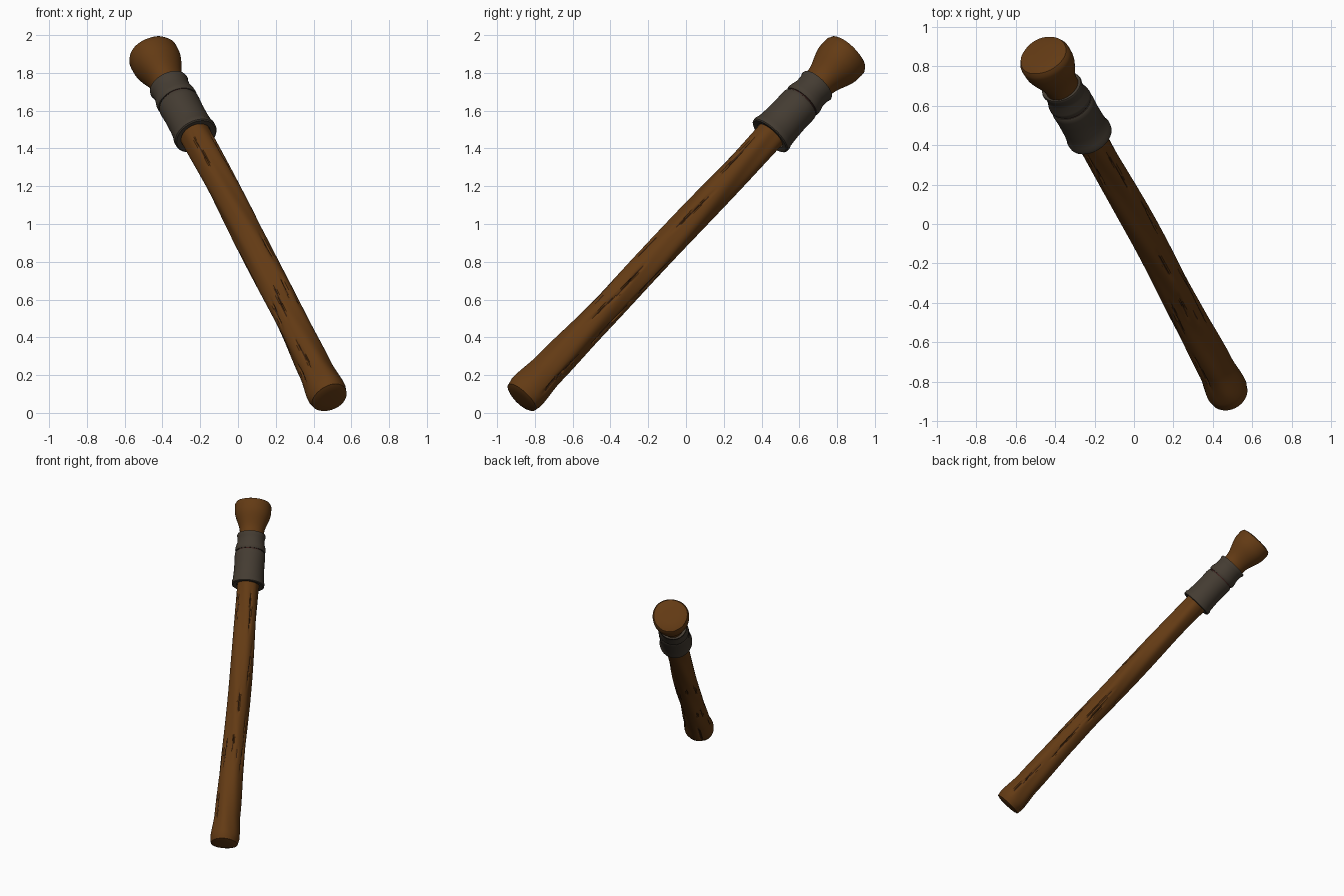
import bpy, bmesh, math, random
from mathutils import Vector

if "Cube" in bpy.data.objects:
    bpy.data.objects.remove(bpy.data.objects["Cube"])

random.seed(4)
FOOT = Vector((0.485, -0.87, 0.08))
HEAD = Vector((-0.46, 0.855, 1.905))
AXIS = (HEAD - FOOT).normalized()
LENGTH = (HEAD - FOOT).length
U = AXIS.cross(Vector((0, 0, 1))).normalized()
V = AXIS.cross(U).normalized()


def material(name, rgb):
    m = bpy.data.materials.new(name)
    m.diffuse_color = (*rgb, 1)
    m.use_nodes = True
    m.node_tree.nodes["Principled BSDF"].inputs["Base Color"].default_value = m.diffuse_color
    return m


WOOD = material("brown wood", (0.125, 0.043, 0.007))
CRACK = material("dark wood crack", (0.04, 0.014, 0.004))
IRON = material("grey brown band", (0.058, 0.045, 0.032))
RUST = material("dark red band gap", (0.04, 0.012, 0.01))


def radius(profile, s):
    for (a, ra), (b, rb) in zip(profile, profile[1:]):
        if s <= b:
            f = (s - a) / (b - a)
            return ra + (rb - ra) * f * f * (3 - 2 * f)
    return profile[-1][1]


def place(s, a, r):
    # point on the slightly bowed axis, s measured from the foot
    bow = Vector((0.015, 0.006, 0.0)) * math.sin(math.pi * s / LENGTH)
    return FOOT + AXIS * s + bow + (U * math.cos(a) + V * math.sin(a)) * r


def lathe(name, stations, sides, rad, mats, closed=False, paint=None, angle=40):
    bm = bmesh.new()
    rings = []
    for i, s in enumerate(stations):
        angs = [2 * math.pi * k / sides for k in range(sides)]
        rings.append([bm.verts.new(place(s, a, rad(i, s, a))) for a in angs])
    pairs = list(zip(rings, rings[1:]))
    if closed:
        pairs.append((rings[-1], rings[0]))
    for i, (lo, hi) in enumerate(pairs):
        for k in range(sides):
            n = (k + 1) % sides
            f = bm.faces.new((lo[k], lo[n], hi[n], hi[k]))
            if paint:
                f.material_index = paint(i, 2 * math.pi * (k + 0.5) / sides)
    if not closed:
        bm.faces.new(rings[0])
        bm.faces.new(rings[-1])
    bmesh.ops.recalc_face_normals(bm, faces=bm.faces)
    me = bpy.data.meshes.new(name)
    bm.to_mesh(me)
    bm.free()
    for m in mats:
        me.materials.append(m)
    ob = bpy.data.objects.new(name, me)
    bpy.context.collection.objects.link(ob)
    bpy.ops.object.select_all(action='DESELECT')
    ob.select_set(True)
    bpy.context.view_layer.objects.active = ob
    bpy.ops.object.shade_smooth_by_angle(angle=math.radians(angle))
    return ob


# Wooden shaft with flared foot and club-like head
SHAFT = [(0, 0.098), (0.04, 0.106), (0.22, 0.092), (0.6, 0.084), (1.3, 0.082),
         (2.05, 0.080), (2.35, 0.078), (2.45, 0.088), (2.62, 0.133), (2.66, 0.134),
         (LENGTH, 0.122)]
# each crack: centre along shaft, angle, half length, half width, sideways drift
CRACKS = [(random.uniform(0.12, 1.95), random.uniform(0, 6.283),
           random.uniform(0.06, 0.2), random.uniform(0.06, 0.11),
           random.uniform(-0.8, 0.8)) for _ in range(26)]


def crack_depth(s, a):
    d = 0
    for c, ca, hl, hw, drift in CRACKS:
        x = abs(s - c) / hl
        if x < 1:
            off = (a - ca - drift * (s - c) + math.pi) % (2 * math.pi) - math.pi
            d = max(d, (1 - x * x) * (1 - abs(off) / hw))
    return d


def shaft_radius(i, s, a):
    r = radius(SHAFT, s)
    body = max(0, min(1, s / 0.1, (2.4 - s) / 0.2))
    r += 0.003 * body * math.sin(5 * a + 2.5 * s) * math.sin(4 * s + a)
    r += 0.0025 * math.sin(3 * a + 6 * s)
    return r - 0.011 * crack_depth(s, a)


ROWS = [LENGTH * i / 150 for i in range(151)]
lathe("wooden_shaft", ROWS, 72, shaft_radius, [WOOD, CRACK],
      paint=lambda i, a: int(crack_depth(ROWS[min(i, 149)] + 0.009, a) > 0.5))

# Slightly domed, worn end caps
for name, s0, step, r0 in (("foot_cap", 0, -0.006, 0.096), ("head_cap", LENGTH, 0.007, 0.12)):
    lathe(name, [s0, s0 + step, s0 + 1.6 * step], 48,
          lambda i, s, a, r0=r0: r0 * (1, 0.85, 0.5)[i] + 0.002 * math.sin(3 * a),
          [WOOD], angle=60)


# Two flared bands wrapped around the neck, hollow tubes with a lip
def band(name, outline, wobble):
    # outline: closed section as (station, radius)
    lathe(name, [p[0] for p in outline], 48,
          lambda i, s, a: outline[i][1] + wobble * math.sin(2 * a + 9 * s),
          [IRON], closed=True, angle=35)


band("lower_band", [(2.04, 0.085), (2.035, 0.112), (2.04, 0.119), (2.06, 0.120),
                    (2.075, 0.114), (2.13, 0.110), (2.21, 0.108), (2.265, 0.110),
                    (2.285, 0.109), (2.295, 0.104), (2.292, 0.078)], 0.002)
band("upper_band", [(2.305, 0.076), (2.302, 0.104), (2.312, 0.109), (2.33, 0.108),
                    (2.37, 0.098), (2.405, 0.099), (2.425, 0.105), (2.435, 0.102),
                    (2.43, 0.078)], 0.003)

# Dark strip showing between the bands
lathe("band_gap_strip", [2.28, 2.315], 48, lambda i, s, a: 0.098, [RUST])
